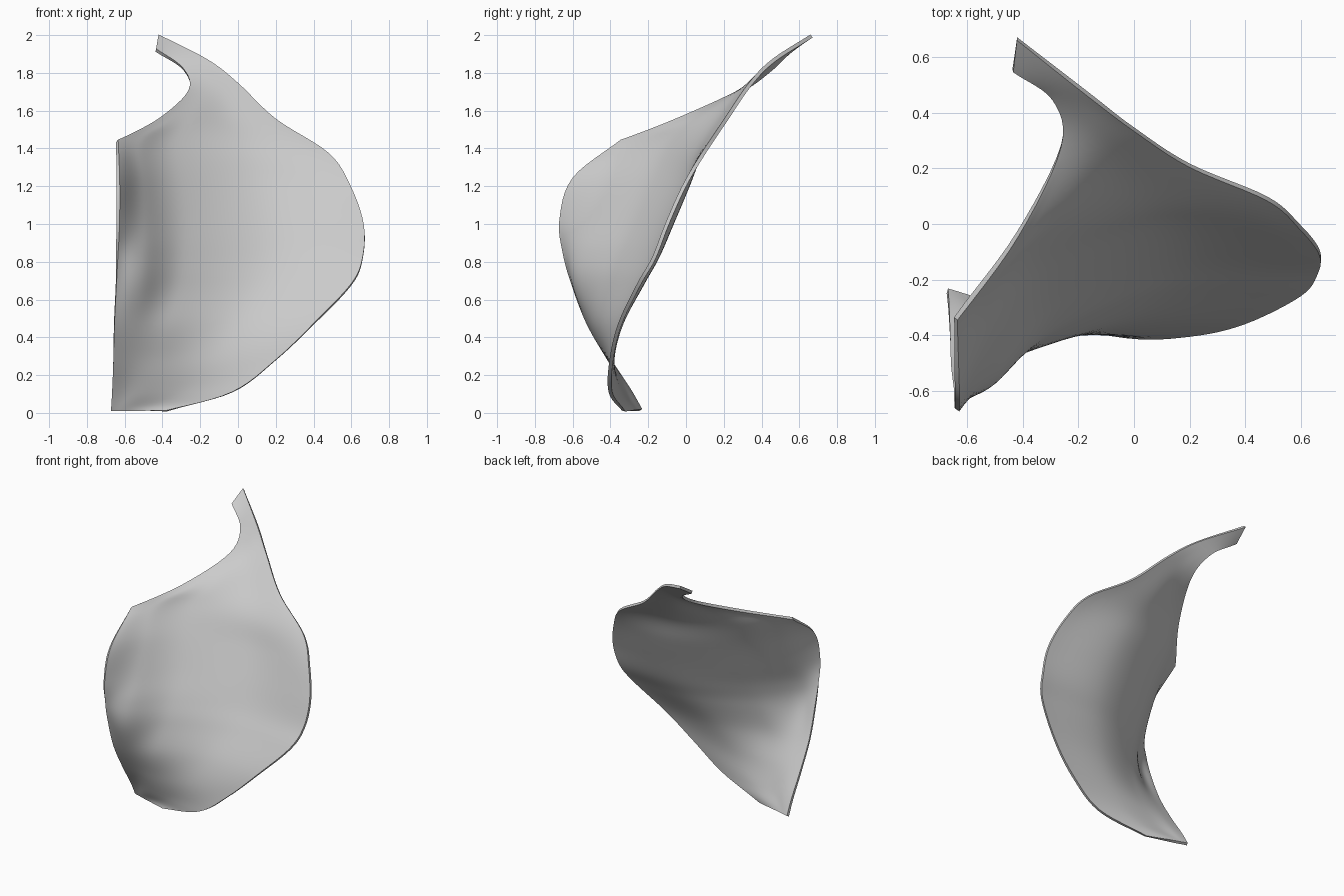
import bpy, bmesh
from mathutils import Vector

if "Cube" in bpy.data.objects:
    bpy.data.objects.remove(bpy.data.objects["Cube"])

# Left edge from bottom corner up the flap (index 8 is the sharp corner), then along the notch
LEFT = [(-.67, -.24, .015), (-.665, -.30, .12), (-.66, -.405, .28), (-.655, -.52, .48),
        (-.645, -.60, .69), (-.64, -.645, .85), (-.635, -.665, 1.02), (-.635, -.597, 1.24),
        (-.64, -.34, 1.44), (-.42, -.04, 1.555), (-.262, .28, 1.70), (-.29, .45, 1.82),
        (-.435, .55, 1.92)]
# Right edge from the bottom around the bulge up to the tip
RIGHT = [(-.38, -.33, .01), (-.03, -.40, .11), (.2, -.395, .28), (.4, -.35, .47),
         (.6, -.25, .68), (.66, -.17, .82), (.665, -.1, 1.0), (.595, -.01, 1.2),
         (.48, .09, 1.37), (.2, .21, 1.55), (0, .34, 1.74), (-.16, .462, 1.865),
         (-.42, .665, 1.995)]
# How far the sheet bellies backward at three fractions between the edges
BELLY = {.10: [0, 0, 0, 0, -.005, .04, .13, .17, .06, .02, 0, 0, 0],
         .27: [0, -.01, 0, .03, .11, .18, .26, .28, .15, .04, 0, 0, 0],
         .60: [0, 0, .01, .07, .15, .20, .245, .25, .15, .06, 0, 0, 0]}
CORNER = 8


def spline(pts, steps):
    """Smooth curve through the points."""
    p = [2 * pts[0] - pts[1]] + pts + [2 * pts[-1] - pts[-2]]
    out = []
    for i in range(1, len(p) - 2):
        a, b, c, d = p[i - 1:i + 3]
        for k in range(steps):
            t = k / steps
            out.append(.5 * (2 * b + (c - a) * t + (2 * a - 5 * b + 4 * c - d) * t ** 2
                             + (3 * b - a - 3 * c + d) * t ** 3))
    return out + [pts[-1]]


# Lengthwise curves of the sheet
left = [Vector(p) for p in LEFT]
right = [Vector(p) for p in RIGHT]
columns = [spline(left[:CORNER + 1], 6)[:-1] + spline(left[CORNER:], 6)]
for t, offsets in BELLY.items():
    columns.append(spline([l.lerp(r, t) + Vector((0, d, 0))
                           for l, r, d in zip(left, right, offsets)], 6))
columns.append(spline(right, 6))

# Curved sheet skinned across those curves
bm = bmesh.new()
grid = [[bm.verts.new(co) for co in spline(list(row), 10)] for row in zip(*columns)]
for r0, r1 in zip(grid, grid[1:]):
    for j in range(len(r0) - 1):
        bm.faces.new((r0[j], r0[j + 1], r1[j + 1], r1[j]))
mesh = bpy.data.meshes.new("curved_shell")
bm.to_mesh(mesh)
bm.free()
shell = bpy.data.objects.new("curved_shell", mesh)
bpy.context.collection.objects.link(shell)

# Thin wall with smooth shading
solid = shell.modifiers.new("thickness", 'SOLIDIFY')
solid.thickness = .02
solid.offset = 0
bpy.context.view_layer.objects.active = shell
shell.select_set(True)
bpy.ops.object.modifier_apply(modifier="thickness")
bpy.ops.object.shade_smooth_by_angle()
